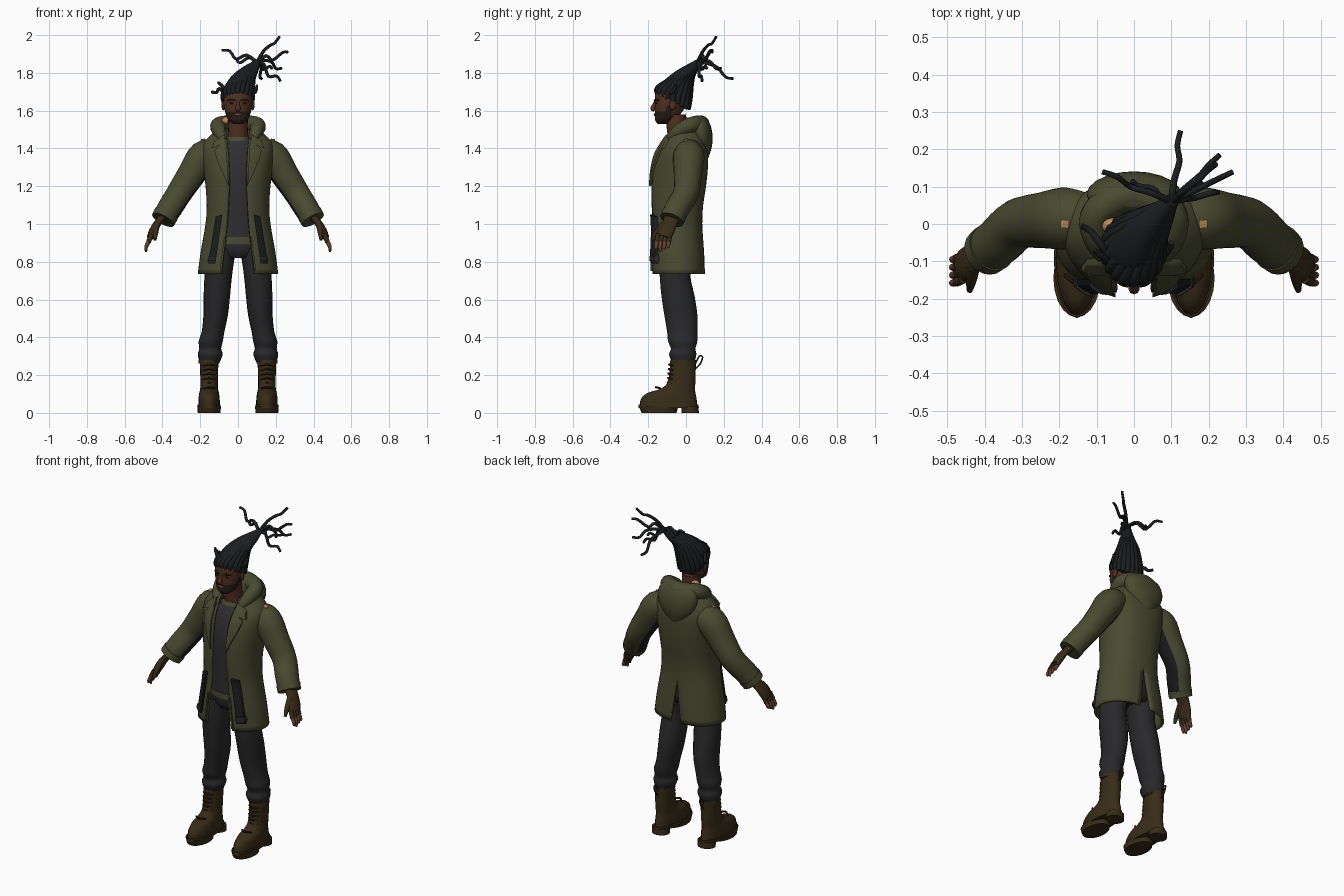
import bpy, bmesh, math
from mathutils import Vector
from mathutils.bvhtree import BVHTree

if "Cube" in bpy.data.objects:
    bpy.data.objects.remove(bpy.data.objects["Cube"])


def material(name, *rgb):
    m = bpy.data.materials.new(name)
    m.use_nodes = True
    m.diffuse_color = (*rgb, 1)
    m.node_tree.nodes["Principled BSDF"].inputs["Base Color"].default_value = (*rgb, 1)
    return m


OLIVE = material("olive_cloth", .066, .069, .03)
PANTS = material("dark_trousers", .021, .021, .023)
SHIRT = material("grey_shirt", .028, .028, .032)
HAIR = material("black_hair", .011, .012, .013)
SKIN = material("brown_skin", .085, .03, .016)
BEARD = material("beard_brown", .022, .012, .008)
LEATHER = material("brown_leather", .04, .025, .009)
LIP = material("rose_skin", .14, .05, .032)
TAN = material("tan_patch", .5, .25, .1)


def finish(name, bm, *mats):
    bmesh.ops.recalc_face_normals(bm, faces=bm.faces)
    me = bpy.data.meshes.new(name)
    bm.to_mesh(me)
    bm.free()
    for m in mats:
        me.materials.append(m)
    for p in me.polygons:
        p.use_smooth = True
    me.set_sharp_from_angle(angle=math.radians(50))
    ob = bpy.data.objects.new(name, me)
    bpy.context.collection.objects.link(ob)
    return ob


def smooth(pts, k):
    """Catmull-Rom curve through tuples of any length."""
    pts = [tuple(p) for p in pts]
    out = []
    for i in range(len(pts) - 1):
        quad = [pts[max(i - 1, 0)], pts[i], pts[i + 1], pts[min(i + 2, len(pts) - 1)]]
        for j in range(k):
            t = j / k
            out.append(tuple(b + .5 * t * (c - a + t * (2*a - 5*b + 4*c - d + t * (3*(b - c) + d - a)))
                             for a, b, c, d in zip(*quad)))
    return out + [pts[-1]]


def bridge(rings, closed=True):
    bm = bmesh.new()
    rows = [[bm.verts.new(p) for p in r] for r in rings]
    n = len(rows[0])
    for a, b in zip(rows, rows[1:]):
        for i in range(n if closed else n - 1):
            j = (i + 1) % n
            bm.faces.new((a[i], a[j], b[j], b[i]))
    if closed:
        bm.faces.new(rows[0])
        bm.faces.new(rows[-1])
    return bm


def loft(name, rings, *mats, n=20, k=3):
    """Horizontal oval rings: centre x, z, front y, back y, half width."""
    rows = []
    for cx, z, y0, y1, rx in smooth(rings, k):
        turn = [math.tau * i / n for i in range(n)]
        rows.append([(cx + rx * math.cos(a), (y0 + y1) / 2 + (y1 - y0) / 2 * math.sin(a), z) for a in turn])
    return finish(name, bridge(rows), *mats)


def tube(name, pts, *mats, n=8, k=3, flat=1):
    """Sweep of x, y, z, radius; flat thins it across."""
    path = smooth(pts, k)
    pos = [Vector(p[:3]) for p in path]
    rows, u = [], None
    for i, p in enumerate(path):
        t = (pos[min(i + 1, len(pos) - 1)] - pos[max(i - 1, 0)]).normalized()
        if u is None:
            u = Vector((1, 0, 0)) if abs(t.y) > .9 else Vector((0, 1, 0))
        u = (u - t * u.dot(t)).normalized()
        v = t.cross(u)
        rows.append([pos[i] + p[3] * (u * math.cos(math.tau * j / n) + v * flat * math.sin(math.tau * j / n))
                     for j in range(n)])
    return finish(name, bridge(rows), *mats)


def blob(name, loc, size, mat):
    bm = bmesh.new()
    bmesh.ops.create_uvsphere(bm, u_segments=12, v_segments=8, radius=1)
    for v in bm.verts:
        v.co = Vector([c * s + o for c, s, o in zip(v.co, size, loc)])
    return finish(name, bm, mat)


def surface(ob):
    dg = bpy.context.evaluated_depsgraph_get()
    return BVHTree.FromObject(ob, dg)


def plate(name, bvh, corners, mat, thick, down=False, n=8):
    """Patch laid on a surface, projected from the front or from above."""
    a, b, c, d = [Vector(p) for p in corners]
    rows, depth = [], 0
    for i in range(n + 1):
        row = []
        for j in range(n + 1):
            p = a.lerp(b, i / n).lerp(d.lerp(c, i / n), j / n)
            start = Vector((p.x, p.y, 3)) if down else Vector((p.x, -3, p.y))
            hit = bvh.ray_cast(start, Vector((0, 0, -1)) if down else Vector((0, 1, 0)))[0]
            if hit:
                depth = hit.z if down else hit.y
            row.append((p.x, p.y, depth + .002) if down else (p.x, depth - .002, p.y))
        rows.append(row)
    bm = bridge(rows, False)
    out = Vector((0, 0, thick)) if down else Vector((0, -thick, 0))
    new = bmesh.ops.extrude_face_region(bm, geom=bm.faces[:])["geom"]
    bmesh.ops.translate(bm, vec=out, verts=[v for v in new if isinstance(v, bmesh.types.BMVert)])
    return finish(name, bm, mat)


# Coat body: open front, slit at the back; z, half width, front, back, front gap, back gap
coat_rows = smooth([(.735, .207, -.18, .095, .085, .035), (.85, .192, -.18, .09, .072, .018),
                    (1, .166, -.175, .08, .056, 0), (1.1, .16, -.18, .085, .05, 0),
                    (1.2, .166, -.18, .1, .045, 0), (1.3, .178, -.172, .11, .046, 0),
                    (1.38, .186, -.15, .11, .05, 0), (1.43, .175, -.118, .1, .055, 0),
                    (1.48, .125, -.085, .08, .06, 0), (1.5, .095, -.07, .06, .062, 0)], 3)
rows = []
for z, rx, y0, y1, gap, vent in coat_rows:
    e = .8
    first = -math.acos((gap / rx) ** (1 / e))
    last = math.acos((max(vent, 0) / rx) ** (1 / e))
    arc = [first + (last - first) * i / 20 for i in range(21)]
    rows.append([(rx * max(math.cos(a), 0) ** e, (y0 + y1) / 2 + (y1 - y0) / 2 * math.sin(a), z) for a in arc])
coat = finish("coat_body", bridge(rows, False), OLIVE)
mirror = coat.modifiers.new("mirror", "MIRROR")
mirror.merge_threshold = .002
shell = coat.modifiers.new("thickness", "SOLIDIFY")
shell.thickness, shell.offset = .012, 0
coat_skin = surface(coat)

# Hood lying on the back
loft("hood_back", [(0, 1.32, .08, .105, .015), (0, 1.37, .05, .126, .065), (0, 1.43, .03, .14, .112),
                   (0, 1.49, .02, .138, .127), (0, 1.54, .025, .122, .11), (0, 1.57, .05, .09, .06)], OLIVE)
tube("hood_rim", [(s * x, y, z, r) for s, x, y, z, r in (
    (-1, .075, -.095, 1.44, .02), (-1, .098, -.04, 1.49, .037), (-1, .098, .03, 1.525, .043),
    (1, 0, .08, 1.53, .045), (1, .098, .03, 1.525, .043), (1, .098, -.04, 1.49, .037),
    (1, .075, -.095, 1.44, .02))], OLIVE, n=12, k=5)
blob("hood_lining_patch", (-.06, -.005, 1.548), (.026, .022, .02), TAN)

# Shirt, hips and belt
loft("shirt", [(0, .89, -.148, .05, .135), (0, 1.05, -.152, .05, .135), (0, 1.25, -.158, .07, .14),
               (0, 1.37, -.135, .07, .13), (0, 1.43, -.105, .06, .09), (0, 1.46, -.092, .04, .06)], SHIRT)
loft("shirt_collar", [(0, 1.44, -.106, .04, .068), (0, 1.46, -.096, .04, .062)], OLIVE, k=1)
loft("hips", [(0, .82, -.12, .04, .1), (0, .86, -.142, .06, .145), (0, .93, -.142, .06, .14)], PANTS)
loft("belt", [(0, .895, -.153, .06, .145), (0, .93, -.153, .06, .142)], OLIVE, k=1)

for s, side in ((1, "left_"), (-1, "right_")):
    # Lapels, collar points and hanging straps on the coat
    def patch(name, corners, mat, thick):
        plate(side + name, coat_skin, [(s * x, z) for x, z in corners], mat, thick)
    patch("lapel", [(.064, 1.45), (.125, 1.39), (.112, 1.34), (.05, 1.2)], OLIVE, .012)
    patch("collar_point", [(.07, 1.475), (.125, 1.44), (.14, 1.4), (.068, 1.43)], OLIVE, .016)
    patch("strap", [(.083, 1.05), (.118, 1.04), (.158, .79), (.12, .79)], HAIR, .018)
    patch("strap_buckle", [(.116, .83), (.156, .83), (.162, .805), (.12, .805)], PANTS, .026)
    patch("front_hem_band", [(.064, .93), (.074, .93), (.096, .75), (.086, .75)], OLIVE, .008)

    # Sleeve, with the side that faces the body dark
    sleeve = tube(side + "sleeve", [(s * .11, .02, 1.385, .06), (s * .18, .015, 1.36, .083),
                                    (s * .245, .01, 1.265, .075), (s * .31, 0, 1.165, .068),
                                    (s * .36, -.045, 1.085, .066), (s * .393, -.072, 1.03, .062)],
                  OLIVE, HAIR, n=20, k=4)
    inward = Vector((-s, 0, -.55)).normalized()
    for p in sleeve.data.polygons:
        if p.normal.dot(inward) > .8 and len(p.vertices) == 4:
            p.material_index = 1
    tube(side + "cuff", [(s * .38, -.062, 1.052, .067), (s * .397, -.075, 1.022, .065)], OLIVE, n=20)
    plate(side + "shoulder_patch", surface(sleeve),
          [(s * .175, -.012), (s * .197, -.01), (s * .196, .012), (s * .174, .01)], TAN, .005, True, 3)

    # Gloved hand
    tube(side + "glove", [(s * .385, -.07, 1.05, .045), (s * .425, -.085, 1.005, .04),
                          (s * .447, -.105, .965, .045), (s * .462, -.117, .93, .04)], LEATHER, n=14, flat=.5)
    for i, finger in enumerate(("index", "middle", "ring", "little")):
        y = -.148 + .021 * i
        drop = .012 * abs(i - 1)
        root = (s * .457, y, .945, .013)
        mid = (s * .474, y - .007, .905, .013)
        tube(side + finger + "_glove", [root, mid], LEATHER)
        tube(side + finger + "_finger", [mid[:3] + (.011,), (s * .486, y - .01, .88, .01),
                                         (s * .487, y - .01, .853 + drop, .006)], LIP)
    tube(side + "thumb", [(s * .43, -.115, 1, .018), (s * .436, -.155, .955, .014), (s * .44, -.178, .915, .008)],
         LEATHER)

    # Trouser leg, bunched over the boot
    loft(side + "trouser_leg", [(s * x, z, y0, y1, r) for x, z, y0, y1, r in (
        (.15, .27, -.075, .045, .054), (.147, .31, -.09, .055, .066), (.147, .34, -.08, .05, .058),
        (.144, .38, -.095, .06, .064), (.132, .43, -.1, .06, .06), (.118, .52, -.115, .06, .065),
        (.112, .62, -.13, .045, .07), (.103, .74, -.14, .022, .073), (.085, .87, -.14, .045, .075))], PANTS)

    # Boot: sole, heel, upper, laces and pull loop
    x = s * .153
    loft(side + "heel", [(x, 0, -.025, .068, .052), (x, .035, -.025, .066, .052)], LEATHER, k=1)
    loft(side + "front_sole", [(x, 0, -.235, -.05, .06), (x, .035, -.25, -.04, .063)], LEATHER, k=1)
    loft(side + "welt", [(x, .025, -.252, .068, .062), (x, .045, -.25, .066, .061)], LEATHER, k=1)
    loft(side + "boot", [(x, .04, -.245, .06, .057), (x, .075, -.238, .056, .056), (x, .105, -.205, .05, .052),
                         (x, .13, -.13, .048, .047), (x, .17, -.095, .05, .046), (x, .28, -.083, .053, .05)],
         LEATHER, k=4)
    tube(side + "boot_rim", [(x, -.015, .262, .056), (x, -.015, .28, .056)], LEATHER, n=16)
    for i in range(6):
        z = .13 + .024 * i
        y = -.095 - .06 * max(0, 1 - i) + .002 * i
        tube(side + "lace", [(x - .032, y + .02, z, .005), (x, y - .004, z + .006, .006),
                             (x + .032, y + .02, z, .005)], BEARD, n=6)
    tube(side + "pull_loop", [(x, .045, .25, .004), (x, .07, .3, .004), (x, .088, .295, .004),
                              (x, .075, .26, .004), (x, .05, .235, .004)], LEATHER, n=6)

    # Ear, eye and brow
    blob(side + "ear", (s * .078, -.07, 1.63), (.01, .018, .028), SKIN)
    blob(side + "eye", (s * .032, -.156, 1.64), (.013, .007, .006), BEARD)
    tube(side + "brow", [(s * .014, -.166, 1.655, .005), (s * .035, -.159, 1.659, .006),
                         (s * .055, -.143, 1.653, .004)], BEARD, n=6)

# Neck, and head with the beard along the jaw
loft("neck", [(0, 1.42, -.09, .04, .065), (0, 1.49, -.1, .005, .052), (0, 1.58, -.11, 0, .053)], SKIN)
head = loft("head", [(0, 1.53, -.15, -.09, .025), (0, 1.55, -.164, -.06, .05), (0, 1.58, -.164, -.03, .064),
                     (0, 1.62, -.166, -.005, .074), (0, 1.66, -.165, .005, .079), (0, 1.7, -.16, .005, .079),
                     (0, 1.75, -.12, -.02, .05)], SKIN, BEARD, n=28, k=5)
for p in head.data.polygons:
    c = p.center
    if c.z < 1.592 and c.y < -.09 or c.z < 1.63 and -.1 < c.y < -.075:
        p.material_index = 1
tube("nose", [(0, -.162, 1.648, .007), (0, -.17, 1.628, .01), (0, -.174, 1.612, .015), (0, -.165, 1.602, .01)], SKIN)
blob("lips", (0, -.163, 1.579), (.022, .008, .008), LIP)

# Hair: core, gathered locks and tie
knot = Vector((.1, .06, 1.855))
tube("hair_core", [(0, -.078, 1.66, .08), (.005, -.06, 1.71, .078), (.03, -.015, 1.775, .052), (*knot, .016)],
     HAIR, n=20)
for i in range(20):
    a = math.tau * i / 20
    c, w = math.cos(a), math.sin(a)
    tube("gathered_lock", [(.074 * c, -.07 + .08 * w, 1.648 - .042 * w, .014),
                           (.074 * c, -.065 + .083 * w, 1.69 - .03 * w, .017),
                           (.025 + .053 * c, -.025 + .055 * w, 1.765, .015),
                           (.07 + .028 * c, .025 + .026 * w, 1.815, .011),
                           (.1 + .01 * c, .06 + .01 * w, 1.86, .008)], HAIR)
blob("hair_tie", knot, (.02, .02, .016), HAIR)

# Loose locks fanning out of the tie: wavy from the knot to each tip
tips = [(.22, .16, 1.992), (.265, .14, 1.91), (.125, .25, 1.77), (.225, .085, 1.755), (.23, .185, 1.825),
        (-.085, .14, 1.92), (-.005, .115, 1.865), (.18, .11, 1.82)]
for i, tip in enumerate(tips):
    end = Vector(tip)
    bend = Vector((.008, .004, .018)) * (-1) ** i
    path = [knot, knot.lerp(end, .3) + Vector((0, 0, .02)), knot.lerp(end, .55) + bend,
            knot.lerp(end, .8) - bend * .5, end]
    tube("loose_lock", [(*p, .0095 - .0006 * j) for j, p in enumerate(path)], HAIR)
tube("right_stray_lock", [(-.07, -.08, 1.7, .011), (-.1, -.04, 1.715, .01), (-.115, -.02, 1.695, .009),
                          (-.14, -.005, 1.7, .008)], HAIR)
tube("right_stray_curl", [(-.06, -.1, 1.7, .01), (-.088, -.085, 1.735, .009), (-.105, -.07, 1.75, .007)], HAIR)
tube("left_stray_lock", [(.06, -.09, 1.69, .012), (.092, -.07, 1.7, .01), (.1, -.05, 1.735, .007)], HAIR)
